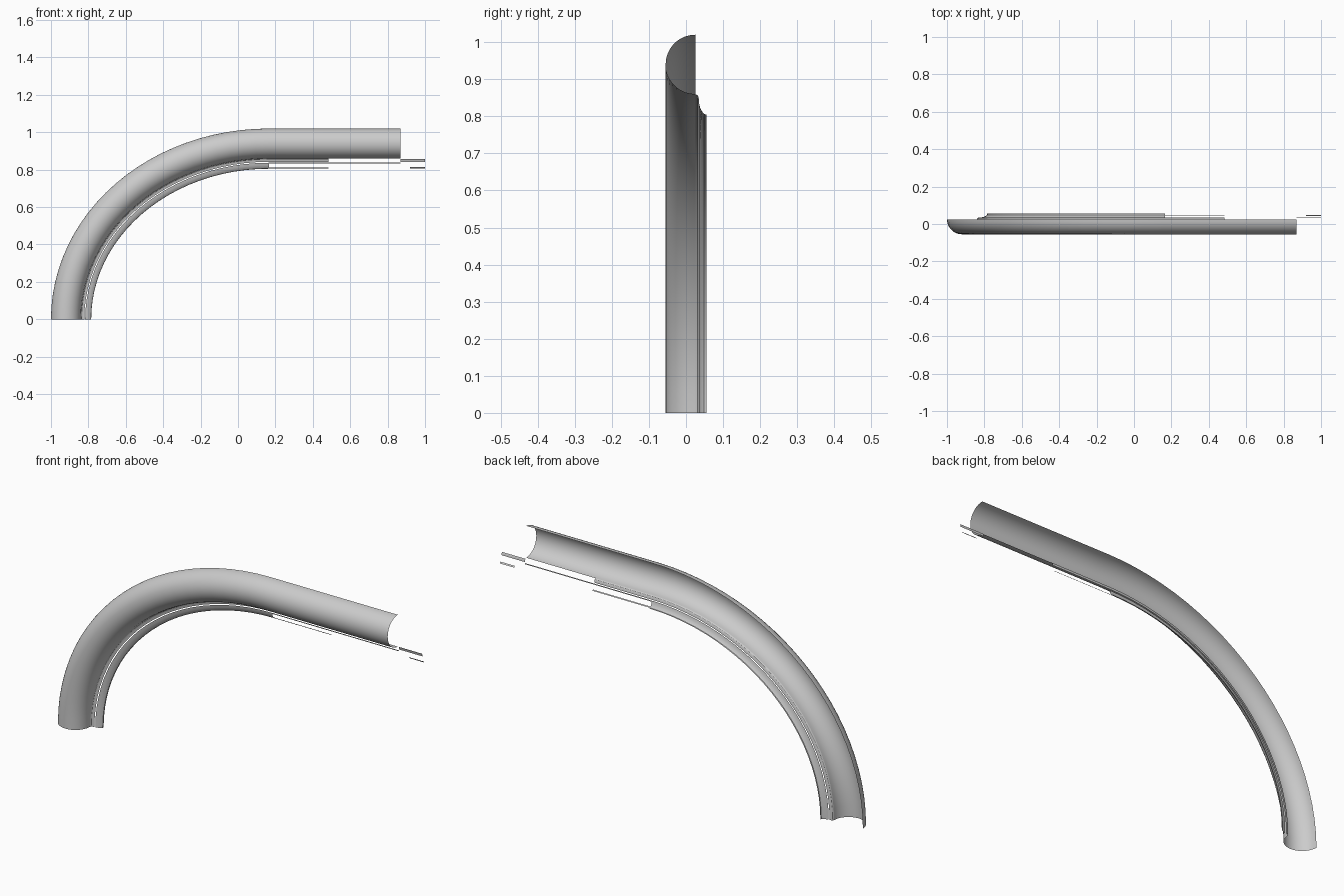
import bpy, math

if "Cube" in bpy.data.objects:
    bpy.data.objects.remove(bpy.data.objects["Cube"])

CX = 0.165            # where the bend meets the straight run
A, B = 1.085, 0.94    # semi-axes of the tube centre line
N = 24

def frames(end):
    """Path points and outward normals: elliptical bend, then straight run."""
    out = []
    for i in range(N + 1):
        t = math.pi / 2 * i / N
        c, s = math.cos(t), math.sin(t)
        nx, nz = -B * c, A * s
        l = math.hypot(nx, nz)
        out.append((CX - A * c, B * s, nx / l, nz / l))
    if end > CX + 0.001:
        out.append((end, B, 0, 1))
    return out

def sweep(name, profile, end, start=None):
    """Sweep (height, depth) profile along the path as an open sheet."""
    path = [(start, B, 0, 1), (end, B, 0, 1)] if start else frames(end)
    n = len(profile)
    verts = [(x + nx * (h - B), y, z + nz * (h - B))
             for x, z, nx, nz in path for h, y in profile]
    faces = [(i * n + j, i * n + j + 1, (i + 1) * n + j + 1, (i + 1) * n + j)
             for i in range(len(path) - 1) for j in range(n - 1)]
    me = bpy.data.meshes.new(name)
    me.from_pydata(verts, [], faces)
    ob = bpy.data.objects.new(name, me)
    bpy.context.collection.objects.link(ob)
    bpy.context.view_layer.objects.active = ob
    ob.select_set(True)
    bpy.ops.object.shade_smooth_by_angle(angle=math.radians(30))
    ob.select_set(False)

# half-round main moulding
half = [(0.94 + 0.08 * math.cos(math.pi * k / 18),
         0.025 - 0.08 * math.sin(math.pi * k / 18)) for k in range(19)]
sweep("half_round", half, 0.87)

# ogee strips along the inner edge, each with its own length
sweep("upper_lip", [(0.86, 0.025), (0.857, 0.031), (0.852, 0.034), (0.842, 0.035)], 0.485)
sweep("thin_bead", [(0.837, 0.035), (0.832, 0.036)], 0.87)
sweep("cove", [(0.832, 0.036), (0.824, 0.038), (0.817, 0.041), (0.811, 0.045)], CX)
sweep("lower_lip", [(0.811, 0.045), (0.806, 0.049)], 0.485)
sweep("edge_return", [(0.806, 0.049), (0.805, 0.055)], CX)

# short end strips
sweep("end_upper_strip", [(0.857, 0.031), (0.852, 0.034), (0.842, 0.035)], 1.0, 0.87)
sweep("end_lower_strip", [(0.813, 0.044), (0.806, 0.049)], 1.0, 0.92)
